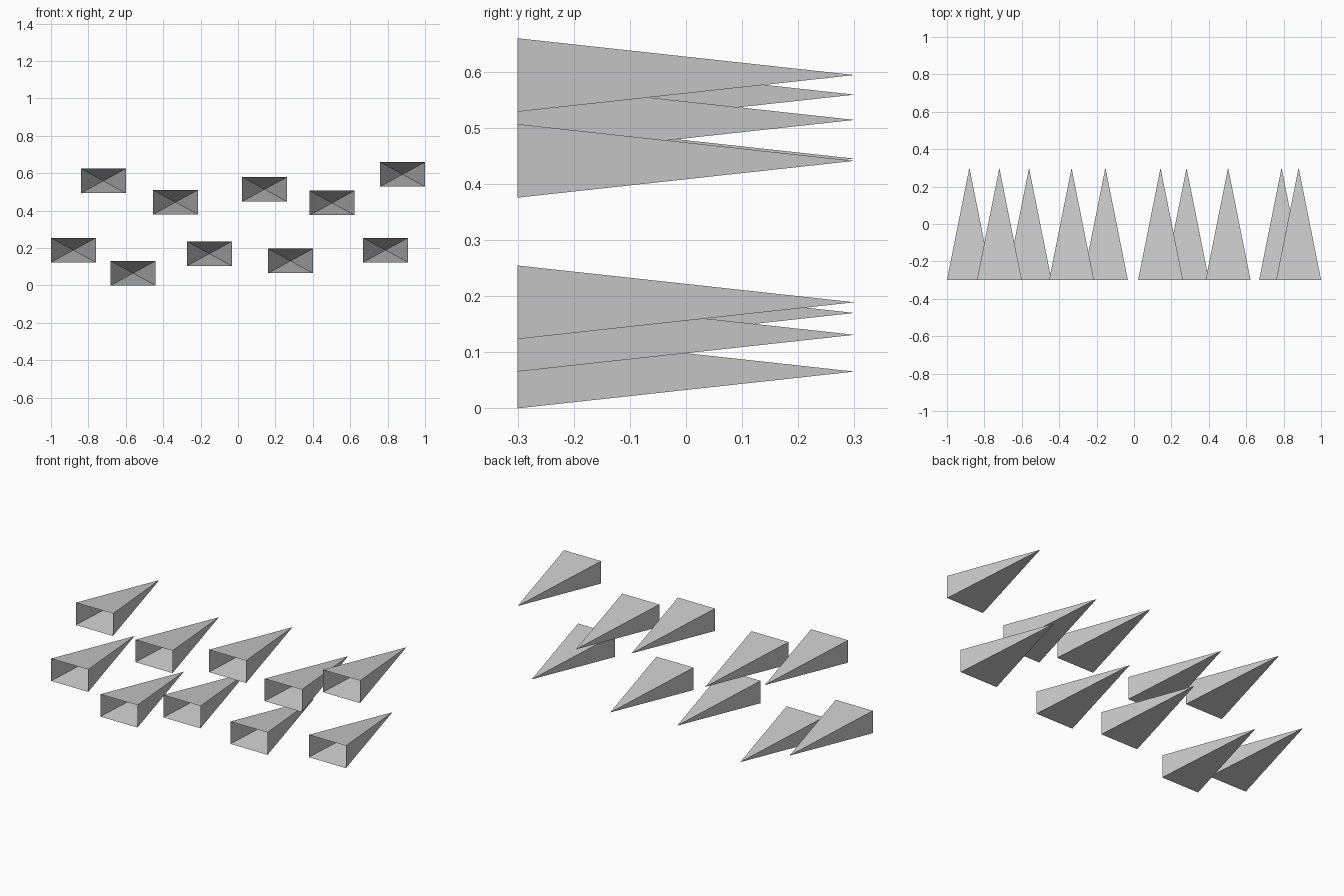
import bpy
import bmesh

if "Cube" in bpy.data.objects:
    bpy.data.objects.remove(bpy.data.objects["Cube"])

HALF_W, HALF_H, HALF_L = 0.12, 0.0655, 0.30

# Centre (x, z) of each spike: lower row, then upper row
LOWER = [(-0.88, 0.189), (-0.561, 0.0655), (-0.153, 0.170), (0.281, 0.131), (0.789, 0.189)]
UPPER = [(-0.72, 0.559), (-0.334, 0.445), (0.142, 0.514), (0.503, 0.441), (0.88, 0.594)]


def spike_mesh():
    """Hollow four-sided pyramid, open at the front, tip pointing to +y."""
    bm = bmesh.new()
    rim = [bm.verts.new((sx * HALF_W, -HALF_L, sz * HALF_H))
           for sx, sz in ((-1, -1), (1, -1), (1, 1), (-1, 1))]
    tip = bm.verts.new((0, HALF_L, 0))
    for i in range(4):
        bm.faces.new((rim[i], rim[(i + 1) % 4], tip))
    mesh = bpy.data.meshes.new("spike")
    bm.to_mesh(mesh)
    bm.free()
    return mesh


# All spikes share one mesh
mesh = spike_mesh()
for row, centres in (("lower", LOWER), ("upper", UPPER)):
    for i, (x, z) in enumerate(centres, 1):
        spike = bpy.data.objects.new(f"{row}_spike_{i}", mesh)
        spike.location = (x, 0, z)
        bpy.context.collection.objects.link(spike)
